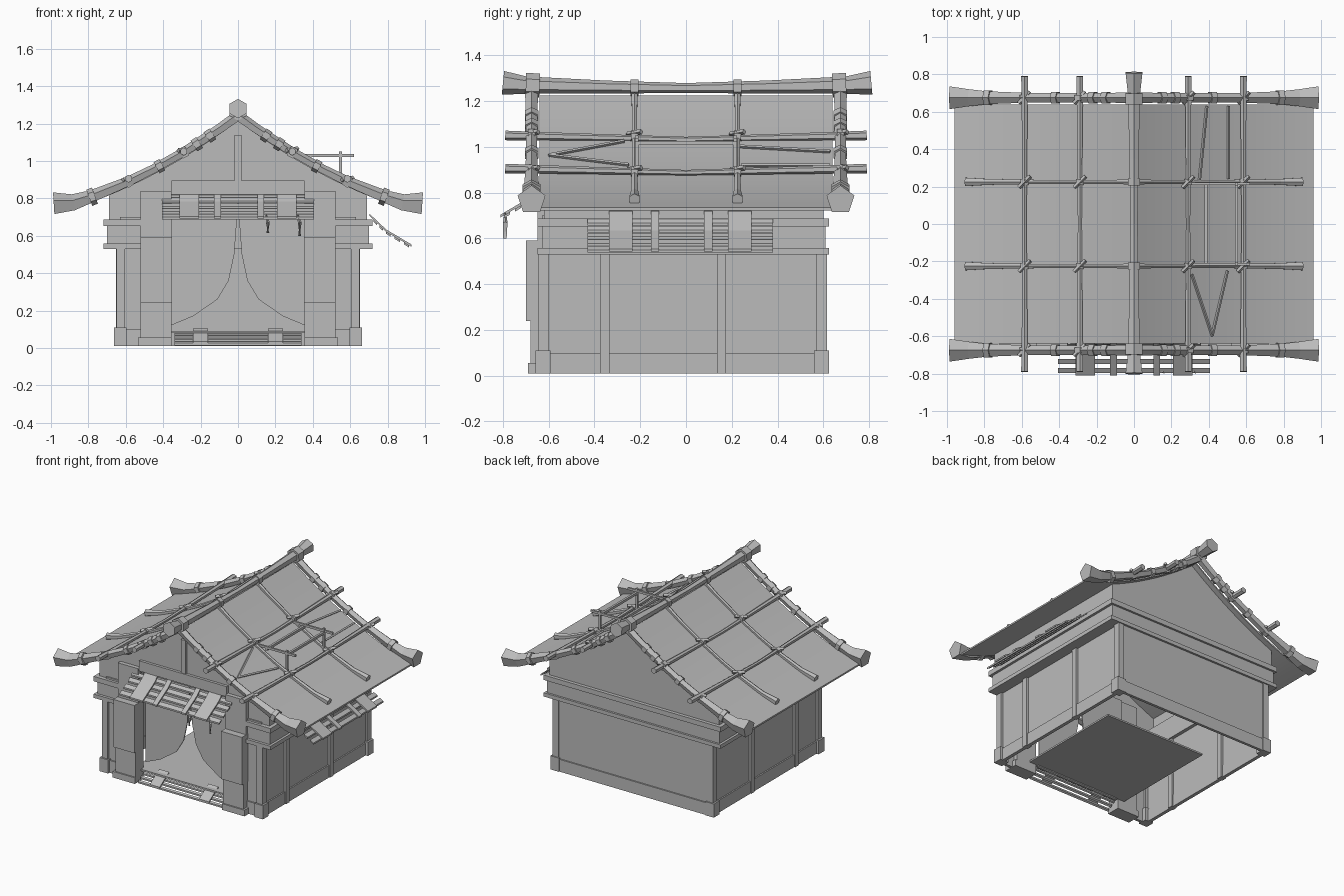
import bpy, bmesh, math
from mathutils import Vector

cube = bpy.data.objects.get("Cube")
if cube:
    bpy.data.objects.remove(cube, do_unlink=True)

grey = bpy.data.materials.new("weathered_grey")
grey.use_nodes = True
tone = (0.5, 0.5, 0.5, 1)
grey.diffuse_color = tone
grey.node_tree.nodes["Principled BSDF"].inputs["Base Color"].default_value = tone


def finish(name, bm):
    bmesh.ops.recalc_face_normals(bm, faces=bm.faces)
    mesh = bpy.data.meshes.new(name)
    bm.to_mesh(mesh)
    bm.free()
    mesh.materials.append(grey)
    ob = bpy.data.objects.new(name, mesh)
    bpy.context.collection.objects.link(ob)
    return ob


def box(name, x, y, z):
    """Box from three (low, high) ranges."""
    bm = bmesh.new()
    bmesh.ops.create_cube(bm, size=1)
    for v in bm.verts:
        v.co = [r[0] + (c + 0.5) * (r[1] - r[0]) for c, r in zip(v.co, (x, y, z))]
    return finish(name, bm)


def pair(name, x, y, z):
    box("left_" + name, x, y, z)
    box("right_" + name, (-x[1], -x[0]), y, z)


def prism(name, outline, y0, y1):
    """Extrude an x-z outline along y."""
    bm = bmesh.new()
    face = bm.faces.new([bm.verts.new((x, y0, z)) for x, z in outline])
    ext = bmesh.ops.extrude_face_region(bm, geom=[face])
    new = [v for v in ext["geom"] if isinstance(v, bmesh.types.BMVert)]
    bmesh.ops.translate(bm, verts=new, vec=(0, y1 - y0, 0))
    return finish(name, bm)


def tube(name, path, radii, sides=6):
    """Capped tube along a path with one radius per point."""
    bm = bmesh.new()
    pts = [Vector(p) for p in path]
    rings = []
    for i, (p, r) in enumerate(zip(pts, radii)):
        t = (pts[min(i + 1, len(pts) - 1)] - pts[max(i - 1, 0)]).normalized()
        side = Vector((0, 1, 0)) if abs(t.y) < 0.7 else Vector((1, 0, 0))
        side = (side - t * side.dot(t)).normalized()
        up = side.cross(t)
        if up.z < 0:
            up = -up
        angles = [math.tau * k / sides for k in range(sides)]
        rings.append([bm.verts.new(p + r * (math.sin(a) * side + math.cos(a) * up)) for a in angles])
    for a, b in zip(rings, rings[1:]):
        for k in range(sides):
            bm.faces.new((a[k], a[k - 1], b[k - 1], b[k]))
    bm.faces.new(rings[0])
    bm.faces.new(rings[-1])
    return finish(name, bm)


def stick(name, a, b, r=0.006):
    return tube(name, (a, b), (r, r), 4)


def roof_z(x):
    return 1.225 - 0.742 * abs(x) + 0.241 * x * x


# Roof sheet: curved profile with a thin thickness
xs = [-0.96 + 0.08 * i for i in range(25)]
under = [(x, roof_z(x) - 0.012) for x in reversed(xs)]
roof = prism("roof_sheet", [(x, roof_z(x)) for x in xs] + under, -0.64, 0.64)
bpy.context.view_layer.objects.active = roof
roof.select_set(True)
bpy.ops.object.shade_smooth_by_angle(angle=math.radians(30))

# Ridge beam with flared ends
tube("ridge_beam", [(0, -0.8, 1.28), (0, -0.7, 1.27), (0, -0.35, 1.262), (0, 0, 1.257),
                    (0, 0.35, 1.262), (0, 0.7, 1.27), (0, 0.81, 1.28)],
     (0.052, 0.038, 0.028, 0.022, 0.028, 0.038, 0.052))
for s in (-1, 1):
    tube("ridge_binding", [(0, s * 0.64, 1.268), (0, s * 0.7, 1.27)], (0.052, 0.054))

# Rim beams and crossing poles that follow the roof
steps = (0, 0.1, 0.29, 0.45, 0.58, 0.78, 0.88)
for s in (-1, 1):
    for e in (-1, 1):
        path = [(e * x, s * 0.675, roof_z(x) + 0.016) for x in steps]
        tube("rim_beam", path + [(e * 0.985, s * 0.675, 0.768)],
             (0.03, 0.028, 0.026, 0.026, 0.028, 0.036, 0.048, 0.064), 5)
        path = [(e * x, s * 0.225, roof_z(x) + 0.008) for x in steps[:-1]]
        tube("cross_pole", path + [(e * 0.9, s * 0.225, roof_z(0.9) + 0.018)],
             (0.016, 0.013, 0.012, 0.012, 0.014, 0.018, 0.026))
        # Rope rings on the rim beams
        for x in (0.15, 0.22, 0.42, 0.78):
            a, b = x - 0.015, x + 0.015
            r = 0.046 if x > 0.7 else 0.034
            tube("rim_rope", [(e * a, s * 0.675, roof_z(a) + 0.016),
                              (e * b, s * 0.675, roof_z(b) + 0.016)], (r, r))

# Long poles lying across the roof, with knots at the joints
for e in (-1, 1):
    for x, lift in ((0.29, 0.02), (0.585, 0.032)):
        z = roof_z(x)
        tube("long_pole", [(e * x, y, z + lift - 0.018 * (1 - abs(y) / 0.79))
                           for y in (-0.79, -0.6, -0.225, 0, 0.225, 0.6, 0.79)],
             (0.021, 0.018, 0.014, 0.012, 0.014, 0.018, 0.021))
        for y in (-0.675, -0.225, 0.225, 0.675):
            r = 0.032 if abs(y) > 0.5 else 0.024
            zz = z + 0.016
            tube("knot", [(e * x, y - 0.016, zz), (e * x, y + 0.016, zz)], (r, r))
            stick("knot_rope", (e * x - 0.03, y - 0.03, zz + 0.01), (e * x + 0.03, y + 0.03, zz + 0.02), 0.012)
for y in (-0.225, 0.225):
    tube("ridge_knot", [(0, y - 0.018, 1.258), (0, y + 0.018, 1.258)], (0.036, 0.036))

# Raised rack and loose sticks on the left slope
for y in (-0.215, 0.215):
    box("rack_bar", (0.29, 0.62), (y - 0.007, y + 0.007), (1.022, 1.038))
    box("rack_leg", (0.54, 0.555), (y - 0.008, y + 0.008), (0.88, 1.05))
for x in (0.385, 0.547):
    box("rack_rail", (x - 0.008, x + 0.008), (-0.22, 0.22), (1.008, 1.026))
for x0, y0, x1, y1 in ((0.39, 0.63, 0.35, 0.23), (0.5, -0.25, 0.42, -0.59), (0.31, -0.27, 0.42, -0.6),
                       (0.505, 0.63, 0.505, 0.24)):
    stick("loose_stick", (x0, y0, roof_z(x0) + 0.008), (x1, y1, roof_z(x1) + 0.008), 0.008)

# Lower walls, open underneath
pair("side_wall", (0.625, 0.635), (-0.63, 0.61), (0.01, 0.55))
box("back_wall", (-0.63, 0.63), (0.6, 0.61), (0.01, 0.55))
pair("front_wall", (0.36, 0.63), (-0.63, -0.62), (0.01, 0.7))

# Skirting, corner posts and studs
pair("side_skirting", (0.62, 0.645), (-0.63, 0.615), (0.01, 0.1))
box("back_skirting", (-0.63, 0.63), (0.6, 0.62), (0.01, 0.1))
pair("front_skirting", (0.5, 0.63), (-0.64, -0.62), (0.01, 0.1))
for y in (-0.625, 0.592):
    pair("corner_base", (0.595, 0.663), (y - 0.033, y + 0.033), (0.01, 0.11))
    pair("corner_post", (0.605, 0.65), (y - 0.022, y + 0.025), (0.1, 0.54))
for y in (-0.355, 0.155):
    pair("side_stud", (0.61, 0.652), (y - 0.02, y + 0.02), (0.01, 0.54))

# Band around the body with two rails, left open at the doorway
for name, x, front, back, z in (("band", 0.7, -0.63, 0.61, (0.54, 0.68)),
                                ("lower_rail", 0.718, -0.65, 0.625, (0.53, 0.558)),
                                ("upper_rail", 0.718, -0.65, 0.625, (0.652, 0.688))):
    pair("side_" + name, (0.6, x), (front, back), z)
    box("back_" + name, (-x, x), (0.58, back), z)
    pair("front_" + name, (0.4, x), (front, -0.6), z)

# Gables and the wall strips above the band
slope = [(x, roof_z(x) - 0.012) for x in (0.69, 0.58, 0.45, 0.29, 0.15)]
top = slope + [(0, roof_z(0) - 0.012)] + [(-x, z) for x, z in reversed(slope)]
prism("back_gable", [(-0.69, 0.68), (0.69, 0.68)] + top, 0.585, 0.6)
prism("front_gable", [(-0.69, 0.68), (-0.355, 0.68), (-0.355, 0.82),
                      (0.355, 0.82), (0.355, 0.68), (0.69, 0.68)] + top, -0.62, -0.605)
pair("upper_wall", (0.675, 0.69), (-0.615, 0.595), (0.68, 0.82))
box("header_beam", (-0.355, 0.355), (-0.64, -0.6), (0.82, 0.895))
box("king_post", (-0.02, 0.02), (-0.635, -0.6), (0.89, 1.14))

# Doorway pillars
pair("pillar_base", (0.355, 0.535), (-0.69, -0.59), (0.01, 0.055))
pair("pillar_lower", (0.355, 0.52), (-0.68, -0.59), (0.05, 0.24))
pair("pillar_middle", (0.352, 0.522), (-0.7, -0.59), (0.24, 0.59))
pair("pillar_upper", (0.355, 0.52), (-0.65, -0.59), (0.59, 0.84))

# Parted curtains behind the doorway, and the floor
edge = [(0.36, 0.12), (0.24, 0.17), (0.11, 0.26), (0.05, 0.36), (0.02, 0.5), (0.005, 0.7), (0.002, 0.82), (0.36, 0.82)]
for s, side in ((1, "left"), (-1, "right")):
    prism(side + "_curtain", [(s * x, z) for x, z in edge], -0.56, -0.552)
box("floor", (-0.41, 0.41), (-0.62, 0.22), (0.08, 0.092))


def slatted(name, place, half, profile, slats, patches):
    """Slats tied by curved patches; place(along, out, z) gives a position."""
    segs = list(zip(profile, profile[1:]))

    def at(t):
        (a, b), f = segs[min(int(t * len(segs)), len(segs) - 1)], t * len(segs)
        f -= min(int(f), len(segs) - 1)
        return a[0] + (b[0] - a[0]) * f, a[1] + (b[1] - a[1]) * f

    def strip(part, u0, u1, t_values, lift, thick):
        bm = bmesh.new()
        rows = []
        for t in t_values:
            o, z = at(t)
            rows.append([bm.verts.new(place(u, o, z + d))
                         for u, d in ((u0, lift), (u1, lift), (u1, lift + thick), (u0, lift + thick))])
        for a, b in zip(rows, rows[1:]):
            for k in range(4):
                bm.faces.new((a[k], a[k - 1], b[k - 1], b[k]))
        bm.faces.new(rows[0])
        bm.faces.new(rows[-1])
        finish(name + part, bm)

    for i in range(slats):
        t = 0.18 + 0.72 * i / (slats - 1)
        strip("_slat", -half, half, (t - 0.05, t + 0.05), 0, 0.012)
    for u, w in patches:
        strip("_patch", u - w, u + w, (0, 0.25, 0.5, 0.75, 1), 0.012, 0.012)


# Awnings over the doorway and on the left side, and the front step
droop = [(0, 0), (0.09, -0.085), (0.225, -0.165)]
ties = ((-0.26, 0.052), (-0.11, 0.018), (0.122, 0.018), (0.26, 0.052))
slatted("front_awning", lambda u, o, z: (u, -0.585 - o, 0.845 + z), 0.405, droop, 5, ties)
slatted("side_awning", lambda u, o, z: (0.702 + o, u - 0.025, 0.695 + z), 0.405, droop, 5, ties)
slatted("front_step", lambda u, o, z: (u, -0.57 - o, 0.08 + z), 0.34, [(0, 0), (0.05, -0.03), (0.11, -0.07)], 4,
        ((-0.2, 0.04), (0.2, 0.04)))

# Loose strips hanging from the front awning
for x, z in ((0.16, 0.615), (0.33, 0.6)):
    tube("hanging_strip", [(x - 0.01, -0.79, 0.71), (x, -0.79, 0.67), (x, -0.792, z)], (0.004, 0.01, 0.008), 4)
